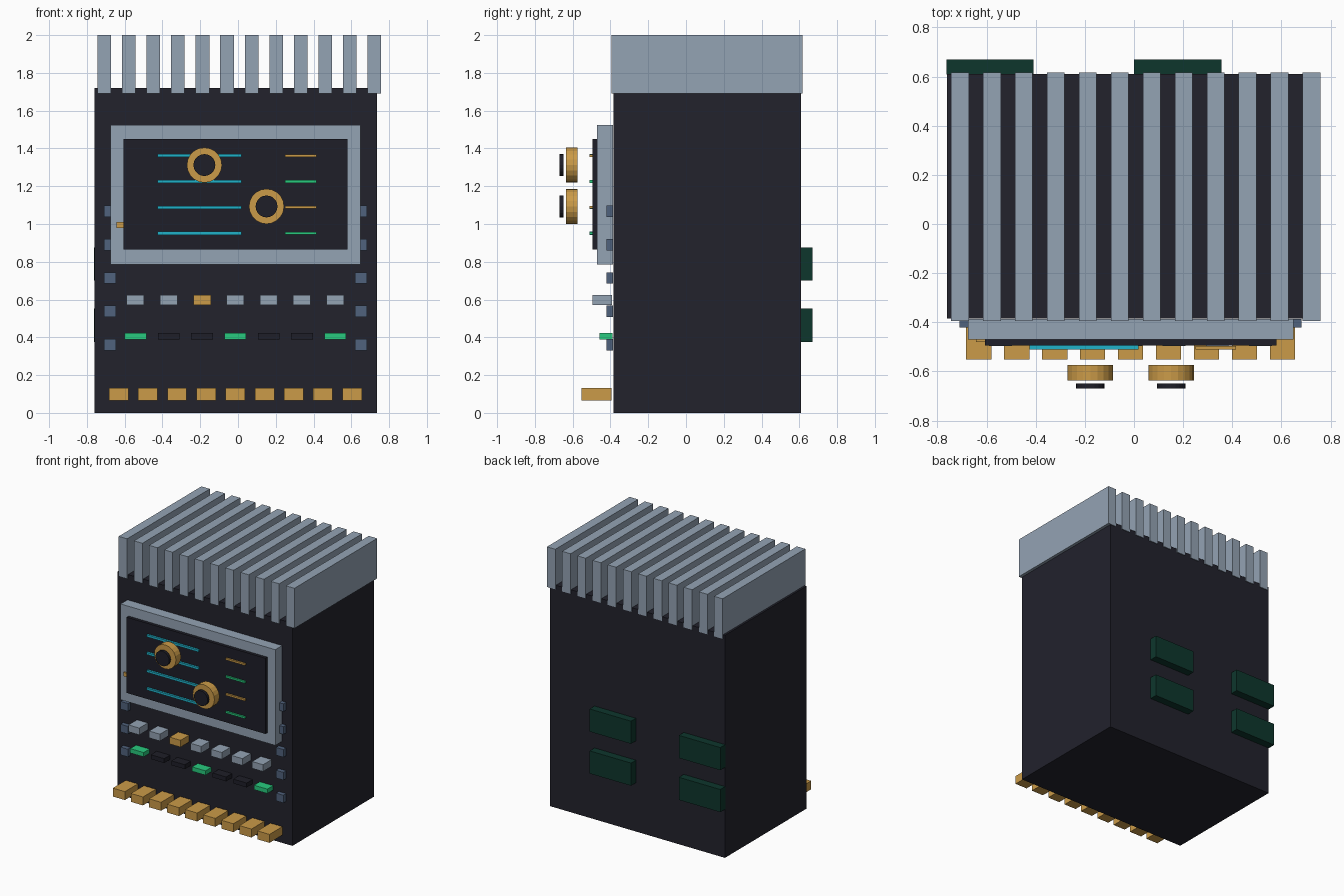
import bpy
import math
from mathutils import Matrix
import bmesh

cube = bpy.data.objects.get("Cube")
if cube:
    bpy.data.objects.remove(cube, do_unlink=True)


def material(name, rgb):
    # Colours are given as 0-255 display values and stored as linear ones
    lin = [((c / 255 + 0.055) / 1.055) ** 2.4 for c in rgb]
    m = bpy.data.materials.new(name)
    m.use_nodes = True
    m.diffuse_color = (*lin, 1)
    m.node_tree.nodes["Principled BSDF"].inputs["Base Color"].default_value = (*lin, 1)
    return m


CHARCOAL = material("charcoal", (34, 34, 44))
DARK = material("dark glass", (30, 30, 40))
SILVER = material("blue grey metal", (148, 163, 180))
SLATE = material("slate", (80, 98, 125))
BRASS = material("brass", (203, 155, 72))
CYAN = material("cyan", (32, 178, 202))
GREEN = material("green", (40, 202, 126))
FOREST = material("dark green", (13, 54, 44))


def finish(name, bm, mat):
    mesh = bpy.data.meshes.new(name)
    bm.to_mesh(mesh)
    bm.free()
    mesh.materials.append(mat)
    ob = bpy.data.objects.new(name, mesh)
    bpy.context.collection.objects.link(ob)
    return ob


def box(name, x, y, z, mat):
    """Box from (low, high) ranges along each axis."""
    bm = bmesh.new()
    spans = (x, y, z)
    mid = [(a + b) / 2 for a, b in spans]
    size = [b - a for a, b in spans]
    bmesh.ops.create_cube(bm, size=1, matrix=Matrix.Translation(mid) @ Matrix.Diagonal((*size, 1)))
    return finish(name, bm, mat)


def disc(name, x, z, y, radius, mat):
    """Cylinder whose axis runs front to back."""
    bm = bmesh.new()
    place = Matrix.Translation((x, sum(y) / 2, z)) @ Matrix.Rotation(math.pi / 2, 4, "X")
    bmesh.ops.create_cone(bm, cap_ends=True, segments=20, radius1=radius, radius2=radius,
                          depth=y[1] - y[0], matrix=place)
    return finish(name, bm, mat)


def around(centre, width):
    return centre - width / 2, centre + width / 2


# Cabinet
box("cabinet", (-0.76, 0.735), (-0.385, 0.61), (0, 1.72), CHARCOAL)

# Cooling fins on the roof
for i in range(12):
    box(f"cooling_fin_{i + 1}", around(-0.708 + 0.13 * i, 0.072), (-0.394, 0.616), (1.69, 2), SILVER)

# Display frame, screen and side tab
box("display_frame", (-0.675, 0.648), (-0.47, -0.386), (0.785, 1.525), SILVER)
box("display_screen", (-0.606, 0.58), (-0.494, -0.46), (0.865, 1.45), DARK)
box("display_tab", (-0.643, -0.6), (-0.481, -0.46), (0.98, 1.01), BRASS)

# Readout lines on the screen
for i in range(4):
    z = 1.362 - 0.137 * i
    box(f"long_readout_{i + 1}", (-0.426, 0.018), (-0.511, -0.495), around(z, 0.017), CYAN)
    box(f"short_readout_{i + 1}", (0.25, 0.415), (-0.51, -0.496), around(z, 0.014),
        GREEN if i % 2 else BRASS)

# Dials with dark caps
for side, x, z in (("right", -0.178, 1.312), ("left", 0.151, 1.093)):
    disc(f"{side}_dial", x, z, (-0.636, -0.574), 0.093, BRASS)
    disc(f"{side}_dial_cap", x, z, (-0.67, -0.649), 0.058, DARK)

# Row of keys with indicator lamps below
for i in range(7):
    x = -0.543 + 0.1763 * i
    box(f"key_{i + 1}", around(x, 0.093), (-0.496, -0.392), (0.57, 0.623), BRASS if i == 2 else SILVER)
    box(f"lamp_{i + 1}", around(x, 0.115), (-0.459, -0.388), (0.389, 0.423), DARK if i % 3 else GREEN)

# Terminals along the base
for i in range(9):
    box(f"terminal_{i + 1}", around(-0.632 + 0.1545 * i, 0.103), (-0.552, -0.394), (0.066, 0.131), BRASS)

# Square studs down both edges
for side, x in (("right", -0.678), ("left", 0.651)):
    for i in range(5):
        box(f"{side}_stud_{i + 1}", around(x, 0.063), (-0.421, -0.387),
            around(1.067 - 0.1765 * i, 0.06), SLATE)

# Rear blocks
for side, x in (("right", -0.585), ("left", 0.178)):
    for level, z in (("upper", 0.788), ("lower", 0.464)):
        box(f"{side}_{level}_rear_block", around(x, 0.354), (0.608, 0.67), around(z, 0.175), FOREST)
